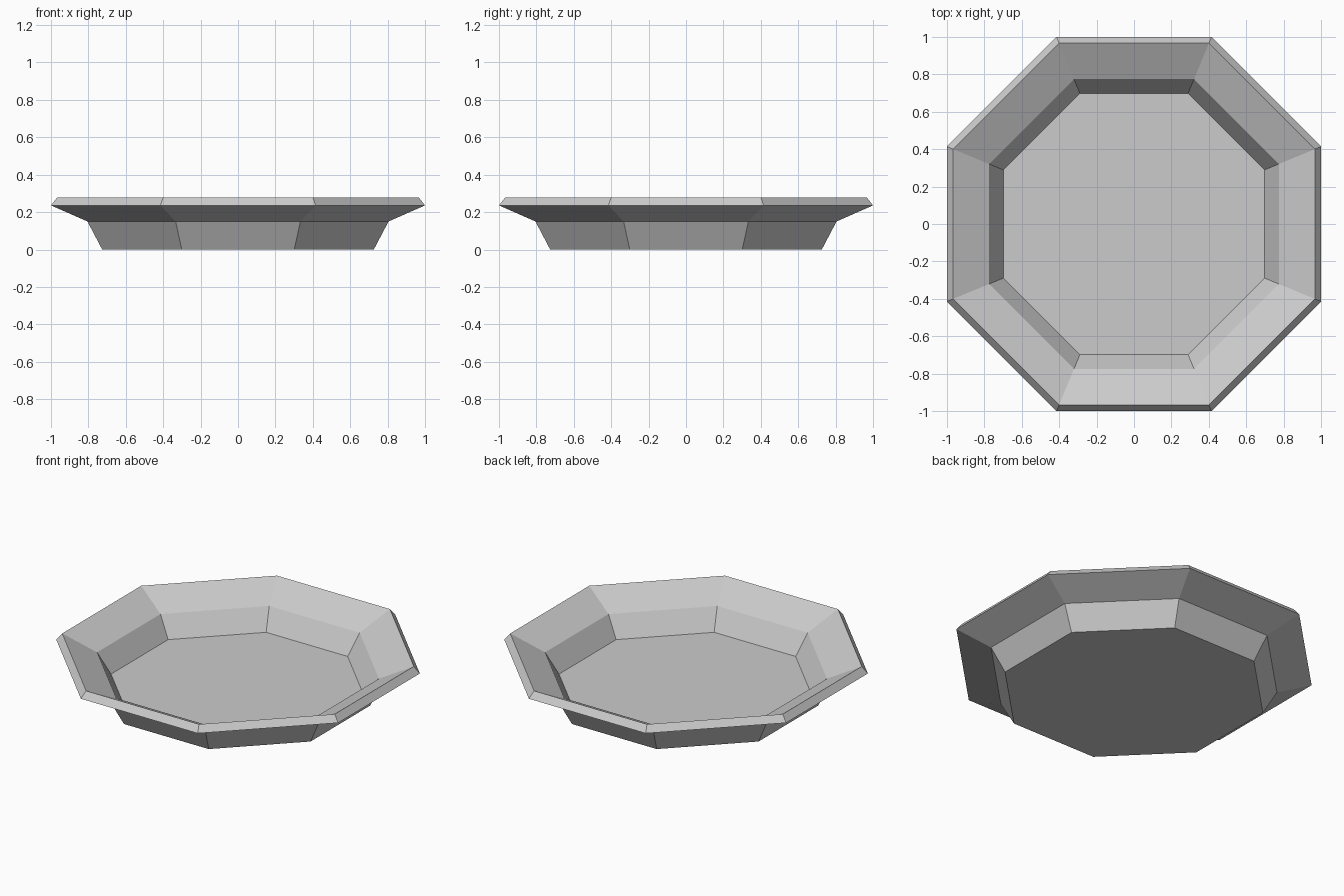
import bpy
import bmesh
import math

cube = bpy.data.objects.get("Cube")
if cube:
    bpy.data.objects.remove(cube, do_unlink=True)

SIDES = 8

# Cross-section as (distance to flat side, height), from the underside round to the inner floor
PROFILE = [
    (0.726, 0.0),    # foot
    (0.805, 0.15),   # outer bend
    (1.0, 0.236),    # outer lip
    (0.967, 0.278),  # top of lip
    (0.775, 0.178),  # inner bend
    (0.698, 0.047),  # inner floor
]


def make_material(name, colour):
    mat = bpy.data.materials.new(name)
    mat.use_nodes = True
    mat.diffuse_color = colour
    mat.node_tree.nodes["Principled BSDF"].inputs["Base Color"].default_value = colour
    return mat


def ring(bm, apothem, z):
    radius = apothem / math.cos(math.pi / SIDES)
    angles = [(i + 0.5) * math.tau / SIDES for i in range(SIDES)]
    return [bm.verts.new((radius * math.cos(a), radius * math.sin(a), z)) for a in angles]


# Octagonal dish: stacked rings joined by flat panels, closed below and at the inner floor
bm = bmesh.new()
rings = [ring(bm, r, z) for r, z in PROFILE]
for low, high in zip(rings, rings[1:]):
    for i in range(SIDES):
        j = (i + 1) % SIDES
        bm.faces.new((low[i], low[j], high[j], high[i]))
bm.faces.new(rings[0][::-1])
bm.faces.new(rings[-1])
bmesh.ops.recalc_face_normals(bm, faces=bm.faces)

mesh = bpy.data.meshes.new("plate")
bm.to_mesh(mesh)
bm.free()
mesh.materials.append(make_material("light grey", (0.6, 0.6, 0.6, 1.0)))
plate = bpy.data.objects.new("plate", mesh)
bpy.context.collection.objects.link(plate)
